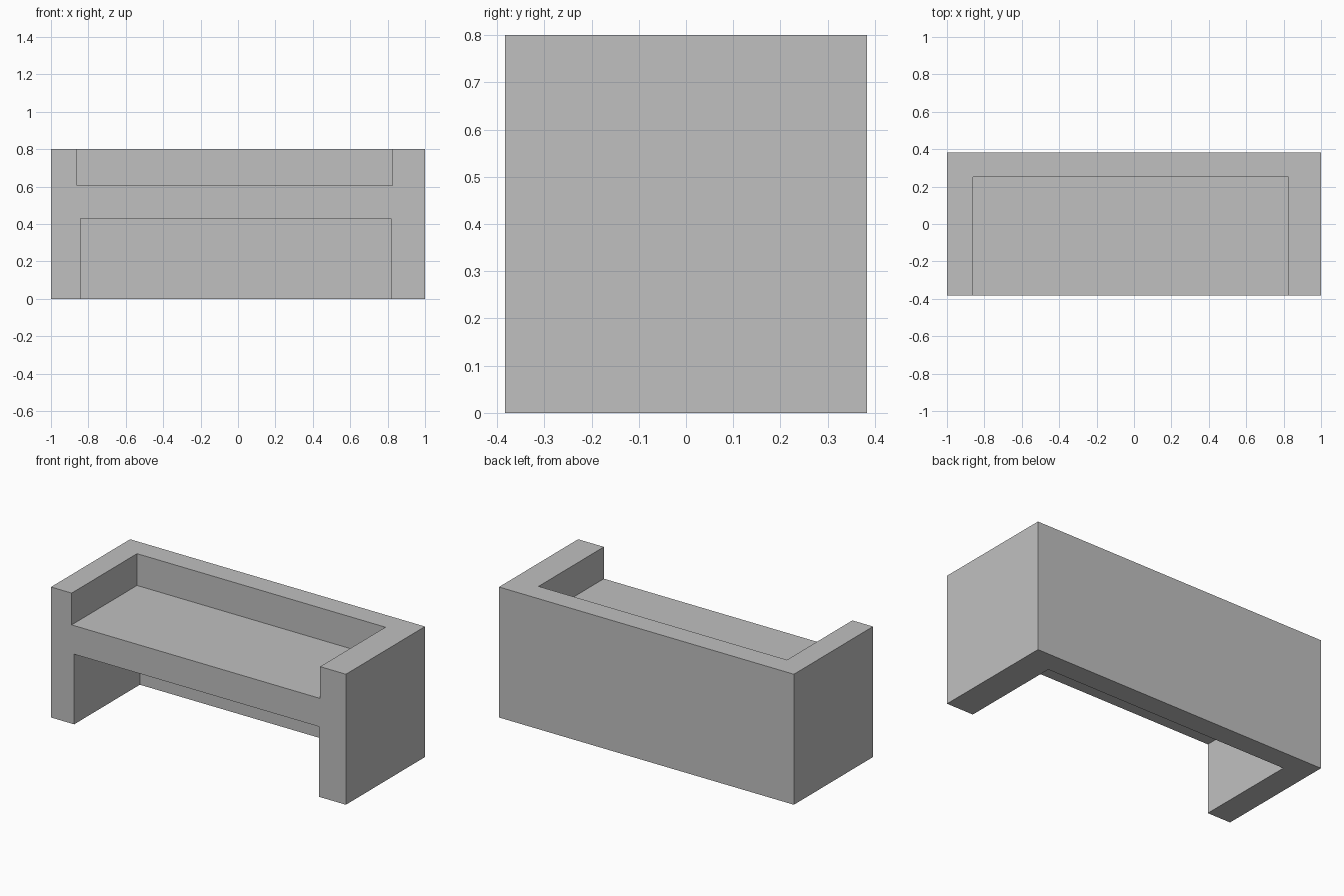
import bpy

if "Cube" in bpy.data.objects:
    bpy.data.objects.remove(bpy.data.objects["Cube"], do_unlink=True)

grey = bpy.data.materials.new("light grey")
grey.use_nodes = True
colour = (0.53, 0.53, 0.53, 1)
grey.diffuse_color = colour
grey.node_tree.nodes["Principled BSDF"].inputs["Base Color"].default_value = colour


def box(name, low, high):
    """Axis-aligned box between two corners."""
    centre = [(a + b) / 2 for a, b in zip(low, high)]
    bpy.ops.mesh.primitive_cube_add(size=1, location=centre)
    obj = bpy.context.object
    obj.name = name
    obj.scale = [b - a for a, b in zip(low, high)]
    bpy.ops.object.transform_apply(location=True, rotation=False, scale=True)
    obj.data.materials.append(grey)
    return obj


# Solid outer block of the desk
desk = box("desk_body", (-1, -0.383, 0), (1, 0.383, 0.8))

# Recess above the worktop and knee space below it, both open to the front
worktop_recess = box("worktop_recess", (-0.86, -0.5, 0.605), (0.825, 0.25, 1))
knee_space = box("knee_space", (-0.843, -0.5, -0.2), (0.818, 0.253, 0.43))

for cutter in (worktop_recess, knee_space):
    cutter.hide_render = True
    cut = desk.modifiers.new(cutter.name, "BOOLEAN")
    cut.operation = "DIFFERENCE"
    cut.solver = "EXACT"
    cut.object = cutter
    bpy.context.view_layer.objects.active = desk
    bpy.ops.object.modifier_apply(modifier=cut.name)
    bpy.data.objects.remove(cutter, do_unlink=True)
